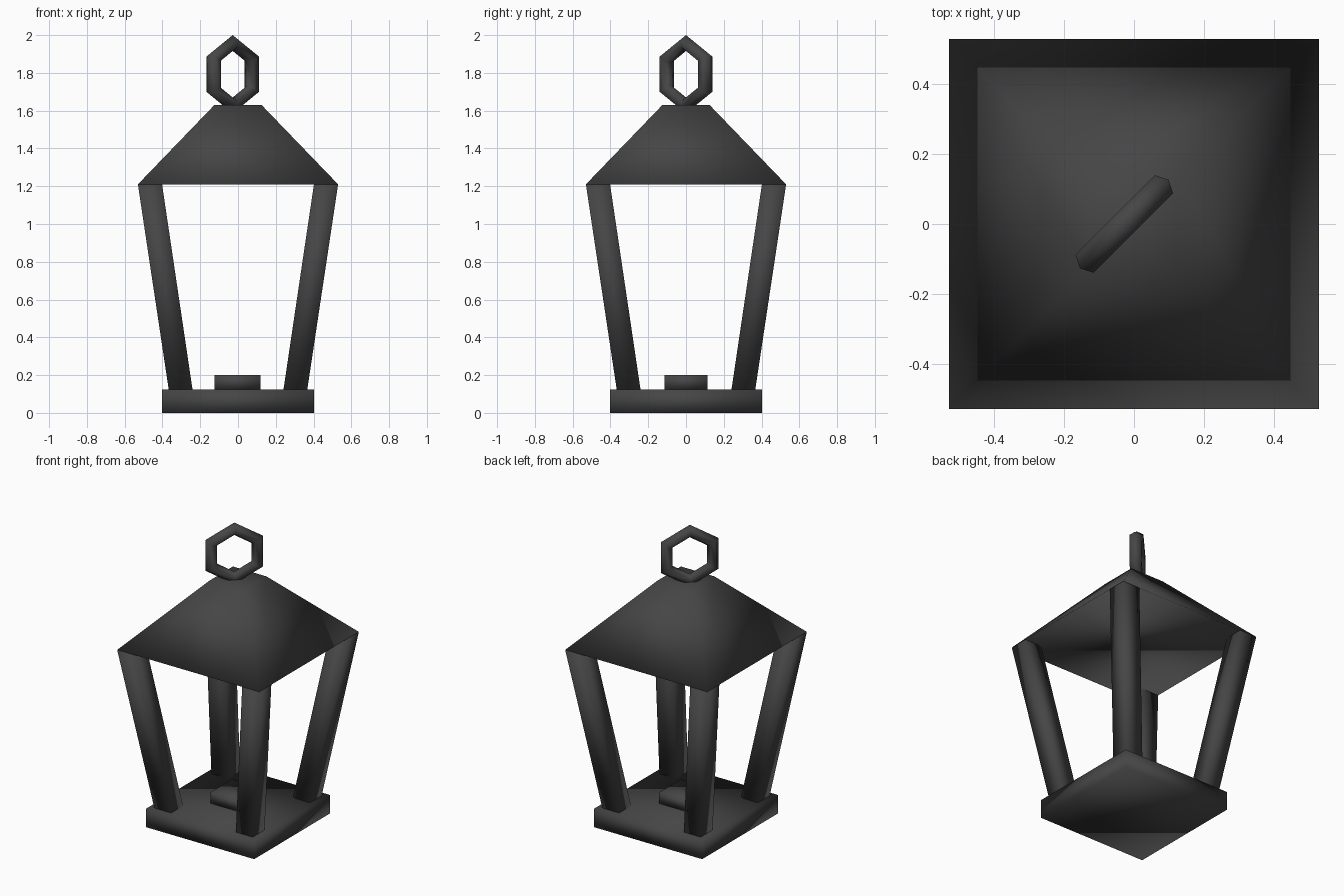
import bpy
from math import radians
from mathutils import Matrix

if "Cube" in bpy.data.objects:
    bpy.data.objects.remove(bpy.data.objects["Cube"])

iron = bpy.data.materials.new("dark_iron")
iron.diffuse_color = (0.06, 0.06, 0.06, 1)
iron.use_nodes = True
iron.node_tree.nodes["Principled BSDF"].inputs["Base Color"].default_value = iron.diffuse_color


def finish(ob):
    ob.data.materials.append(iron)
    for p in ob.data.polygons:
        p.use_smooth = True


def block(name, z0, z1, bottom, top, c0=(0, 0), c1=(0, 0)):
    """Four-sided block from half sizes (x, y) and centres at both ends."""
    corners = [(-1, -1), (1, -1), (1, 1), (-1, 1)]
    verts = [(c[0] + sx * h[0], c[1] + sy * h[1], z)
             for z, h, c in ((z0, bottom, c0), (z1, top, c1))
             for sx, sy in corners]
    faces = [(3, 2, 1, 0), (4, 5, 6, 7)]
    faces += [(i, (i + 1) % 4, (i + 1) % 4 + 4, i + 4) for i in range(4)]
    mesh = bpy.data.meshes.new(name)
    mesh.from_pydata(verts, [], faces)
    ob = bpy.data.objects.new(name, mesh)
    bpy.context.collection.objects.link(ob)
    finish(ob)
    return ob


# Base plate, candle block and tapered roof
block("base", 0, 0.125, (0.403, 0.403), (0.403, 0.403))
block("candle_block", 0.125, 0.2, (0.122, 0.115), (0.122, 0.115), (-0.002, 0), (-0.002, 0))
block("roof", 1.21, 1.63, (0.53, 0.53), (0.125, 0.125))

# Four square posts leaning outwards
for side, sx in (("left", -1), ("right", 1)):
    for end, sy in (("front", -1), ("back", 1)):
        block(f"{end}_{side}_post", 0.125, 1.21, (0.063, 0.063), (0.064, 0.064),
              (sx * 0.304, sy * 0.304), (sx * 0.466, sy * 0.466))

# Hexagonal hanging ring, turned along the diagonal
bpy.ops.mesh.primitive_torus_add(major_segments=6, minor_segments=6,
                                 major_radius=0.165, minor_radius=0.042)
ring = bpy.context.object
ring.name = "hanging_ring"
ring.data.transform(Matrix.Translation((-0.028, 0, 1.793))
                    @ Matrix.Rotation(radians(45), 4, 'Z')
                    @ Matrix.Rotation(radians(90), 4, 'X')
                    @ Matrix.Rotation(radians(30), 4, 'Z'))
finish(ring)
